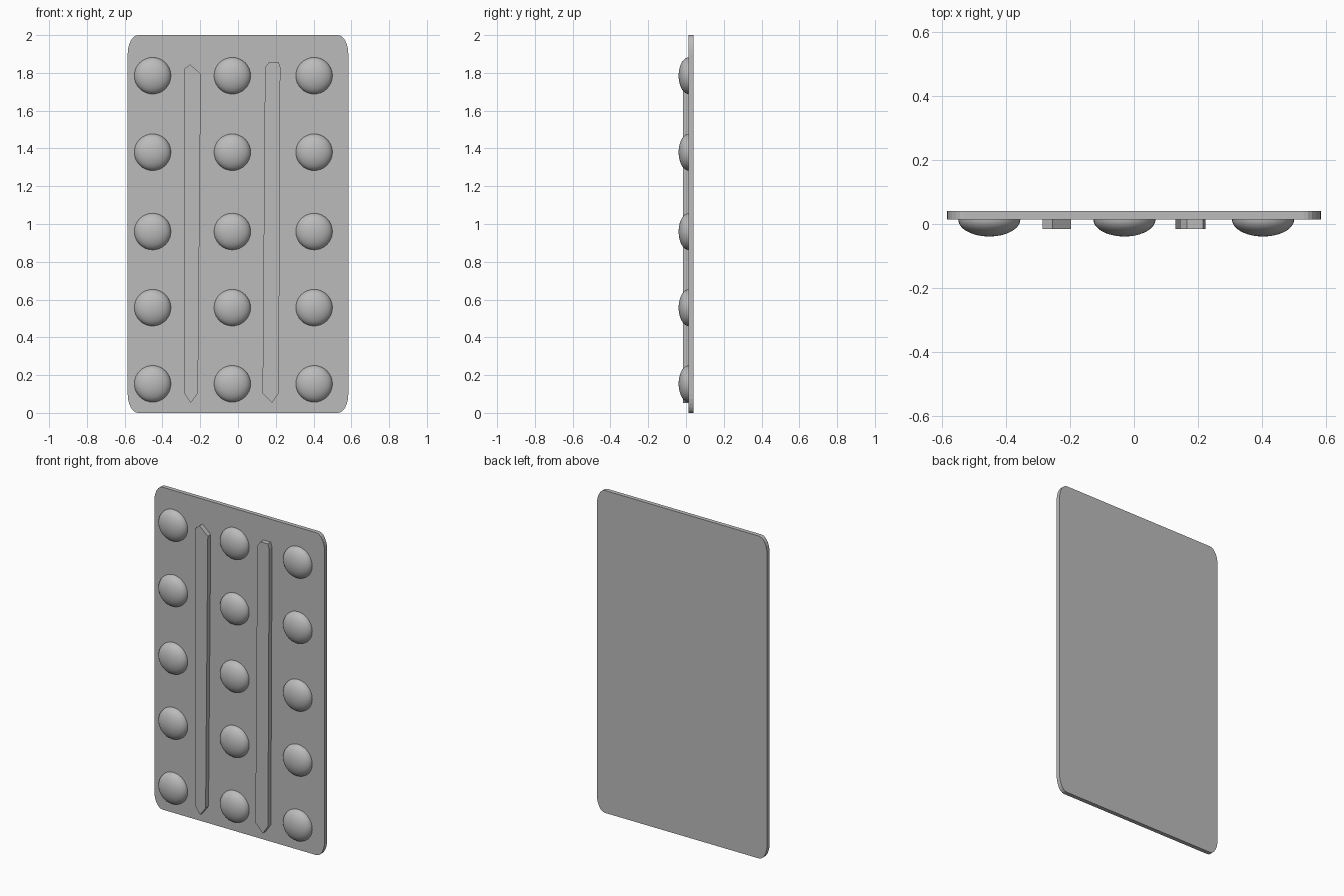
import bpy, bmesh, math
from mathutils import Matrix

cube = bpy.data.objects.get("Cube")
if cube:
    bpy.data.objects.remove(cube, do_unlink=True)

grey = bpy.data.materials.new("plain grey")
grey.use_nodes = True
colour = (0.5, 0.5, 0.5, 1)
grey.diffuse_color = colour
grey.node_tree.nodes["Principled BSDF"].inputs["Base Color"].default_value = colour

FACE = 0.014   # front face of the plate


def finish(name, bm):
    bmesh.ops.recalc_face_normals(bm, faces=bm.faces)
    mesh = bpy.data.meshes.new(name)
    bm.to_mesh(mesh)
    bm.free()
    mesh.materials.append(grey)
    obj = bpy.data.objects.new(name, mesh)
    bpy.context.collection.objects.link(obj)
    return obj


def slab(name, outline, front, back):
    """Extrude an x-z outline from front to back along y."""
    bm = bmesh.new()
    face = bm.faces.new([bm.verts.new((x, front, z)) for x, z in outline])
    moved = bmesh.ops.extrude_face_region(bm, geom=[face])["geom"]
    verts = [v for v in moved if isinstance(v, bmesh.types.BMVert)]
    bmesh.ops.translate(bm, verts=verts, vec=(0, back - front, 0))
    return finish(name, bm)


# Backing plate with tall rounded corners
half_w, rx, rz, steps = 0.584, 0.055, 0.1, 6
outline = []
for i, (sx, sz) in enumerate([(1, 1), (-1, 1), (-1, -1), (1, -1)]):
    for k in range(steps + 1):
        a = math.pi / 2 * (i + k / steps)
        outline.append((sx * (half_w - rx) + rx * math.cos(a),
                        1 + sz * (1 - rz) + rz * math.sin(a)))
slab("backing_plate", outline, FACE, 0.04)

# Two long raised bars with pointed ends
slab("right_bar", [(-0.286, 1.82), (-0.254, 1.845), (-0.197, 1.795),
                   (-0.212, 0.105), (-0.25, 0.053), (-0.286, 0.105)], -0.015, FACE)
slab("left_bar", [(0.143, 1.83), (0.166, 1.858), (0.215, 1.858), (0.224, 1.83),
                  (0.216, 0.105), (0.18, 0.053), (0.13, 0.105)], -0.015, FACE)

# Grid of flattened half domes
for row, z in enumerate([1.785, 1.38, 0.96, 0.557, 0.154]):
    for col, x in enumerate([-0.452, -0.03, 0.403]):
        bm = bmesh.new()
        bmesh.ops.create_uvsphere(bm, u_segments=32, v_segments=24, radius=1)
        bmesh.ops.delete(bm, geom=[v for v in bm.verts if v.co.z < -0.01], context='VERTS')
        bmesh.ops.transform(bm, verts=bm.verts, matrix=Matrix.Translation((x, FACE, z))
                            @ Matrix.Rotation(math.pi / 2, 4, 'X')
                            @ Matrix.Diagonal((0.097, 0.097, 0.053, 1)))
        for f in bm.faces:
            f.smooth = True
        dome = finish(f"dome_{row + 1}_{col + 1}", bm)
        # Open rim: make the outside face the front
        if sum(p.normal.y * p.area for p in dome.data.polygons) > 0:
            dome.data.flip_normals()
